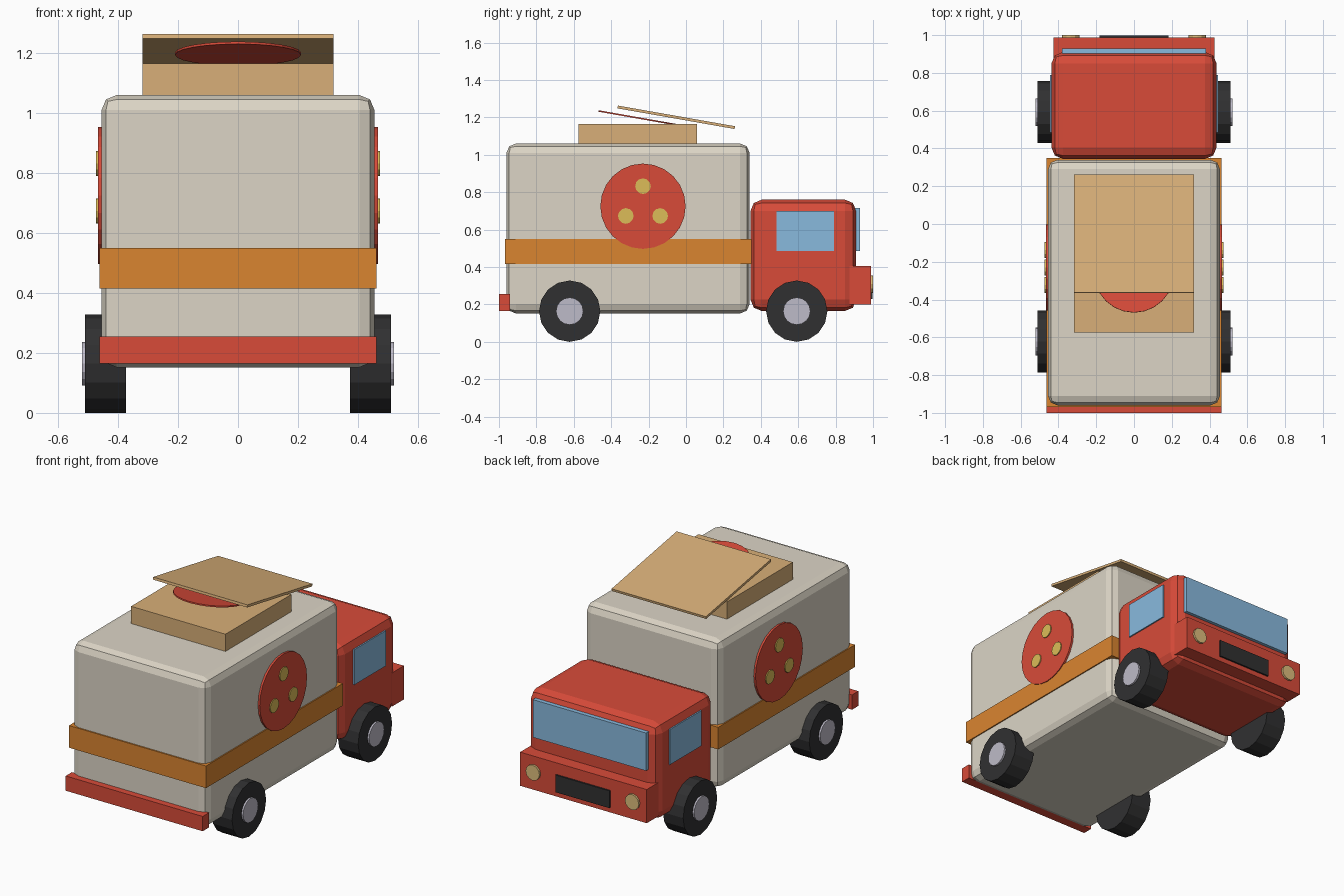
import bpy, bmesh
from math import radians
from mathutils import Matrix, Vector

cube = bpy.data.objects.get("Cube")
if cube:
    bpy.data.objects.remove(cube, do_unlink=True)


def linear(v):
    v /= 255
    return v / 12.92 if v <= 0.04045 else ((v + 0.055) / 1.055) ** 2.4


def material(name, r, g, b):
    colour = (linear(r), linear(g), linear(b), 1)
    m = bpy.data.materials.new(name)
    m.use_nodes = True
    m.diffuse_color = colour
    bsdf = next(n for n in m.node_tree.nodes if n.type == 'BSDF_PRINCIPLED')
    bsdf.inputs["Base Color"].default_value = colour
    bsdf.inputs["Roughness"].default_value = 0.7
    return m


CREAM = material("cream", 220, 213, 198)
RED = material("red", 216, 75, 57)
ORANGE = material("orange", 218, 133, 48)
GLASS = material("blue glass", 137, 186, 222)
CARD = material("cardboard", 216, 175, 120)
BLACK = material("black rubber", 48, 48, 49)
METAL = material("light metal", 190, 187, 200)
YELLOW = material("yellow", 220, 188, 88)
LAMP = material("lamp", 222, 190, 125)


def finish(name, bm, mat, bevel=0):
    bmesh.ops.recalc_face_normals(bm, faces=bm.faces)
    me = bpy.data.meshes.new(name)
    bm.to_mesh(me)
    bm.free()
    me.materials.append(mat)
    ob = bpy.data.objects.new(name, me)
    bpy.context.collection.objects.link(ob)
    if bevel:
        mod = ob.modifiers.new("bevel", 'BEVEL')
        mod.width = bevel
        mod.segments = 2
    return ob


def box(name, mat, x, y, z, bevel=0, tilt=0):
    """Box from (min, max) pairs, tilted about its own x axis."""
    lo, hi = Vector((x[0], y[0], z[0])), Vector((x[1], y[1], z[1]))
    bm = bmesh.new()
    bmesh.ops.create_cube(bm, size=1)
    bmesh.ops.scale(bm, vec=hi - lo, verts=bm.verts)
    bmesh.ops.transform(bm, verts=bm.verts,
                        matrix=Matrix.Translation((lo + hi) / 2) @ Matrix.Rotation(radians(tilt), 4, 'X'))
    return finish(name, bm, mat, bevel)


def disc(name, mat, centre, radius, depth, sides, axis='Y', angle=90):
    """Cylinder along z, turned by angle about the given axis."""
    bm = bmesh.new()
    bmesh.ops.create_cone(bm, cap_ends=True, segments=sides, radius1=radius,
                          radius2=radius, depth=depth)
    bmesh.ops.transform(bm, verts=bm.verts,
                        matrix=Matrix.Translation(centre) @ Matrix.Rotation(radians(angle), 4, axis))
    return finish(name, bm, mat)


# Cargo body, stripe and rear bumper
box("cargo_body", CREAM, (-0.455, 0.455), (-0.96, 0.34), (0.152, 1.06), bevel=0.05)
box("stripe", ORANGE, (-0.462, 0.462), (-0.968, 0.35), (0.415, 0.55))
box("rear_bumper", RED, (-0.462, 0.462), (-1.0, -0.94), (0.165, 0.255))

# Cab, nose and windscreen
box("cab", RED, (-0.437, 0.437), (0.345, 0.91), (0.165, 0.76), bevel=0.06)
box("nose", RED, (-0.427, 0.427), (0.875, 0.988), (0.2, 0.405))
box("windscreen", GLASS, (-0.382, 0.382), (0.9, 0.93), (0.485, 0.715))
box("grille", BLACK, (-0.182, 0.182), (0.98, 0.998), (0.23, 0.335))

# Roof carton with an open tilted lid and a round pie
box("carton", CARD, (-0.318, 0.318), (-0.575, 0.06), (1.04, 1.165))
box("carton_lid", CARD, (-0.318, 0.318), (-0.37, 0.266), (1.193, 1.208), tilt=-10)
disc("roof_pie", RED, (0, -0.262, 1.198), 0.21, 0.008, 24, 'X', -10)

# Parts repeated on both sides
for side, s in (("left", 1), ("right", -1)):
    box(side + "_window", GLASS, sorted((s * 0.425, s * 0.445)), (0.485, 0.79), (0.485, 0.7))
    disc(side + "_headlight", LAMP, (s * 0.335, 0.99, 0.308), 0.047, 0.02, 12, 'X')
    disc(side + "_emblem_disc", RED, (s * 0.458, -0.23, 0.725), 0.228, 0.018, 24)
    for i, (y, z) in enumerate(((-0.23, 0.832), (-0.322, 0.673), (-0.138, 0.673))):
        disc(f"{side}_topping_{i + 1}", YELLOW, (s * 0.465, y, z), 0.042, 0.016, 12)
    for end, y in (("front", 0.592), ("rear", -0.622)):
        disc(f"{side}_{end}_tyre", BLACK, (s * 0.442, y, 0.164), 0.164, 0.136, 16)
        disc(f"{side}_{end}_hub", METAL, (s * 0.5, y, 0.164), 0.073, 0.042, 16)
